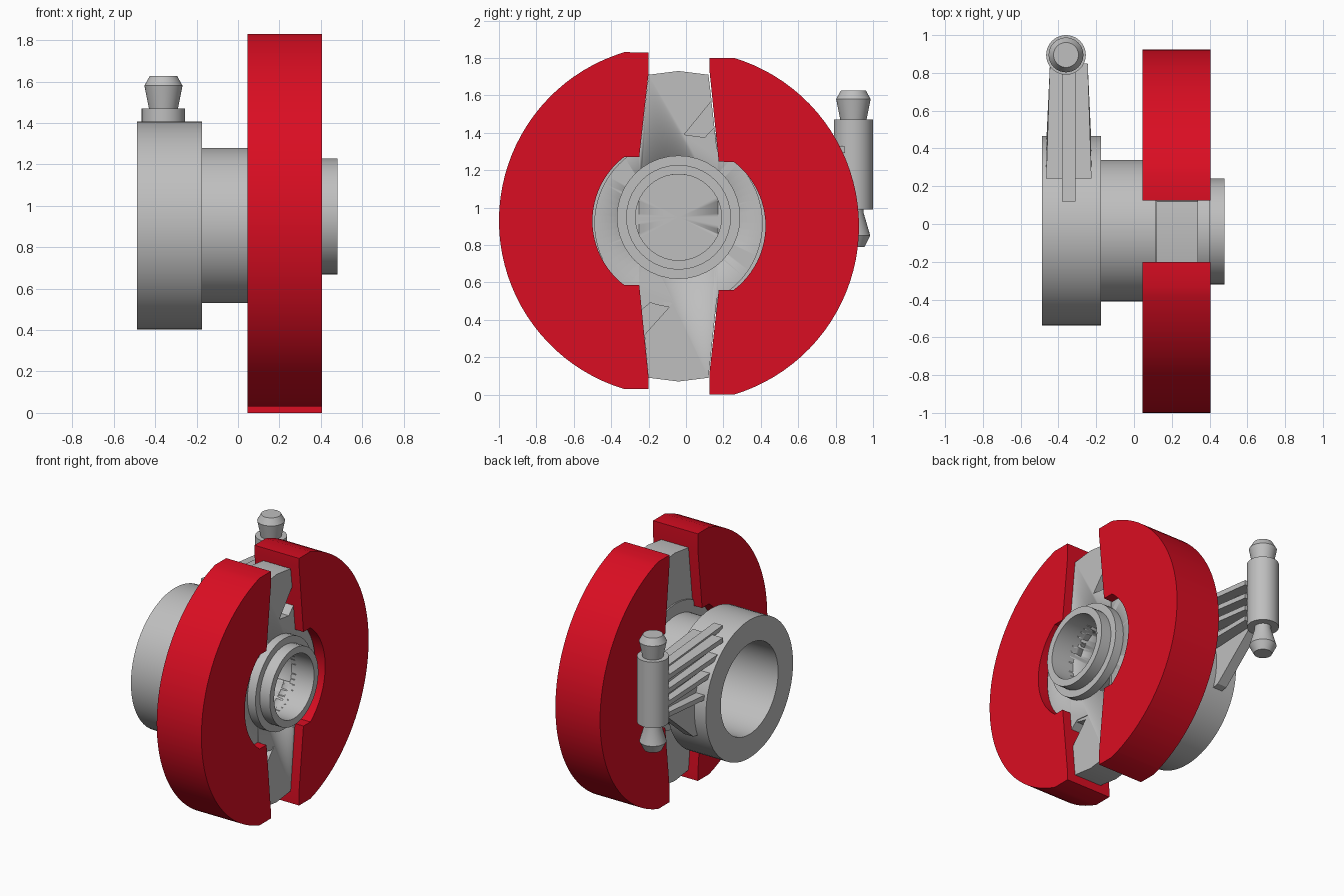
import bpy, bmesh, math
from mathutils import Matrix, Vector

if "Cube" in bpy.data.objects:
    bpy.data.objects.remove(bpy.data.objects["Cube"])


def material(name, rgb):
    m = bpy.data.materials.new(name)
    m.diffuse_color = (*rgb, 1)
    m.use_nodes = True
    m.node_tree.nodes["Principled BSDF"].inputs["Base Color"].default_value = m.diffuse_color
    return m


GREY = material("grey", (0.52, 0.52, 0.52))
RED = material("red", (0.70, 0.004, 0.016))


def finish(name, bm, mat, smooth=True):
    bmesh.ops.recalc_face_normals(bm, faces=bm.faces)
    me = bpy.data.meshes.new(name)
    bm.to_mesh(me)
    bm.free()
    me.materials.append(mat)
    ob = bpy.data.objects.new(name, me)
    bpy.context.collection.objects.link(ob)
    bpy.ops.object.select_all(action='DESELECT')
    ob.select_set(True)
    bpy.context.view_layer.objects.active = ob
    if smooth:
        bpy.ops.object.shade_smooth_by_angle(angle=math.radians(25))
    return ob


def prism(name, pts, x0, x1, mat):
    """Extrude a (y, z) outline along x."""
    bm = bmesh.new()
    a = [bm.verts.new((x0, y, z)) for y, z in pts]
    b = [bm.verts.new((x1, y, z)) for y, z in pts]
    bm.faces.new(a)
    bm.faces.new(b[::-1])
    for i in range(len(a)):
        j = (i + 1) % len(a)
        bm.faces.new((a[i], a[j], b[j], b[i]))
    return finish(name, bm, mat)


def lathe(name, profile, centre, mat, along_x=True, n=64):
    """Spin (axial, radius) points about x or z; zero radius closes an end."""
    bm = bmesh.new()
    rings = []
    for t, r in profile:
        ring = []
        for k in range(n if r > 0 else 1):
            c, s = r * math.cos(2 * math.pi * k / n), r * math.sin(2 * math.pi * k / n)
            co = Vector((t, c, s) if along_x else (c, s, t))
            ring.append(bm.verts.new(co + Vector(centre)))
        rings.append(ring)
    for a, b in zip(rings, rings[1:]):
        for k in range(n):
            vs = [a[k % len(a)], a[(k + 1) % len(a)], b[(k + 1) % len(b)], b[k % len(b)]]
            bm.faces.new(list(dict.fromkeys(vs)))
    return finish(name, bm, mat)


def arc(cy, cz, r, a0, a1, n):
    return [(cy + r * math.cos(math.radians(a0 + (a1 - a0) * i / n)),
             cz + r * math.sin(math.radians(a0 + (a1 - a0) * i / n))) for i in range(n + 1)]


# Red half-disc shoes, the second one is the first turned by 180 degrees
shoe = [(-0.20, 1.83)] + arc(-0.06, 0.93, 0.94, 106.7, 253.3, 40)
shoe += [(-0.20, 0.03), (-0.20, 0.09), (-0.25, 0.585)]
shoe += arc(-0.07, 0.928, 0.43, 232.8, 127.2, 24)
shoe += [(-0.25, 1.27), (-0.20, 1.72)]
prism("left_shoe", shoe, 0.045, 0.405, RED)
prism("right_shoe", [(-0.075 - y, 1.83 - z) for y, z in shoe], 0.045, 0.405, RED)

# Tapered cross bar: solid back layer, notched front layer
back = [(-0.25, 1.27), (-0.20, 1.71), (-0.04, 1.73), (0.12, 1.71), (0.17, 1.27),
        (0.17, 0.56), (0.12, 0.09), (-0.04, 0.07), (-0.20, 0.09), (-0.25, 0.56)]
front = back[:4] + [(0.137, 1.57), (-0.01, 1.39), (0.10, 1.375), (0.152, 1.43)]
front += back[4:9] + [(-0.222, 0.32), (-0.07, 0.49), (-0.18, 0.50), (-0.24, 0.45)] + back[9:]
parts = [prism("cross_bar_back", back, 0.12, 0.25, GREY),
         prism("cross_bar_front", front, 0.25, 0.34, GREY),
         lathe("centre_disc", [(0.11, 0), (0.11, 0.45), (0.335, 0.45), (0.335, 0)],
               (0, -0.04, 0.915), GREY)]

# Front bore cut through the bar and the disc
cutter = lathe("bore_cutter", [(0.15, 0), (0.15, 0.23), (0.6, 0.23), (0.6, 0)],
               (0, -0.04, 0.948), GREY)
cutter.hide_render = True
for ob in parts:
    mod = ob.modifiers.new("bore", 'BOOLEAN')
    mod.operation = 'DIFFERENCE'
    mod.solver = 'EXACT'
    mod.object = cutter
    bpy.context.view_layer.objects.active = ob
    bpy.ops.object.modifier_apply(modifier="bore")
bpy.data.objects.remove(cutter)

# Stepped front ring
lathe("front_ring", [(0.30, 0.23), (0.30, 0.33), (0.40, 0.33), (0.40, 0.28),
                     (0.48, 0.28), (0.48, 0.23), (0.30, 0.23)],
      (0, -0.04, 0.948), GREY, n=40)

# Rear collar and neck with a deep bore
lathe("rear_hub", [(0.10, 0), (0.10, 0.33), (-0.487, 0.33), (-0.487, 0.502), (-0.175, 0.502),
                   (-0.175, 0.375), (0.125, 0.375), (0.125, 0)],
      (0, -0.035, 0.905), GREY)

# Upright pin with flared ends
lathe("pin", [(0.79, 0), (0.79, 0.06), (0.85, 0.09), (0.97, 0.055), (0.99, 0.055),
              (0.99, 0.105), (1.47, 0.105), (1.47, 0.07), (1.58, 0.092), (1.627, 0.066),
              (1.627, 0)], (-0.36, 0.895, 0), GREY, along_x=False, n=40)

# Arm from the collar to the pin: upright web and sloping ribs
prism("arm_web", [(0.84, 1.28), (0.36, 1.36), (0.26, 1.33), (0.42, 1.10), (0.42, 0.72),
                  (0.48, 0.73), (0.84, 1.04)], -0.395, -0.32, GREY)
prism("arm_top_rib", [(0.84, 1.34), (0.12, 1.40), (0.12, 1.37), (0.84, 1.30)],
      -0.38, -0.31, GREY)


def rib(name, y0, z0, z1, t=0.035):
    """Sloping slab, tapered in x, from the collar at y0 to the pin."""
    bm = bmesh.new()
    bmesh.ops.create_cube(bm, size=1)
    for v in bm.verts:
        outer = v.co.y > 0
        half = 0.10 if outer else 0.12
        v.co = Vector((-0.345 + math.copysign(half, v.co.x), 0.85 if outer else y0,
                       (z1 if outer else z0) + v.co.z * t))
    finish(name, bm, GREY, False)


for i, (y0, z0, z1) in enumerate([(0.24, 1.36, 1.31), (0.30, 1.26, 1.21),
                                  (0.36, 1.16, 1.12), (0.42, 1.02, 1.04)]):
    rib("arm_rib_%d" % (i + 1), y0, z0, z1)
